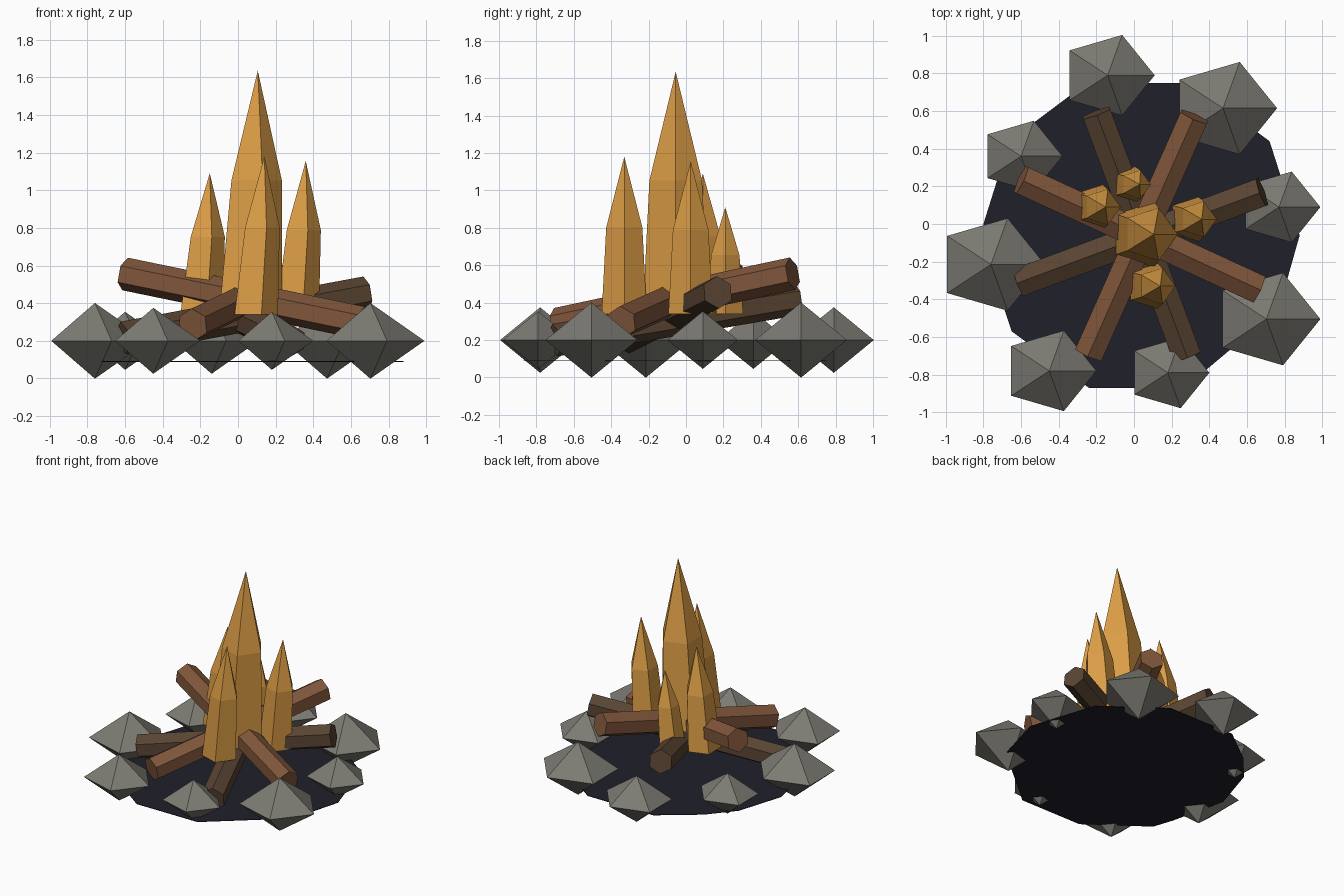
import bpy, bmesh
from math import pi, sin, cos, tau
from mathutils import Vector, Matrix

cube = bpy.data.objects.get("Cube")
if cube:
    bpy.data.objects.remove(cube, do_unlink=True)


def material(name, rgb):
    m = bpy.data.materials.new(name)
    m.use_nodes = True
    m.diffuse_color = (*rgb, 1)
    bsdf = next(n for n in m.node_tree.nodes if n.type == 'BSDF_PRINCIPLED')
    bsdf.inputs["Base Color"].default_value = (*rgb, 1)
    bsdf.inputs["Roughness"].default_value = 0.9
    return m


ASH = material("dark ash", (0.0145, 0.0145, 0.024))
STONE = material("grey stone", (0.20, 0.195, 0.17))
FLAME = material("orange flame", (0.71, 0.335, 0.06))
BROWN = material("red brown wood", (0.22, 0.095, 0.045))
DARK = material("dark brown wood", (0.10, 0.058, 0.032))


def finish(bm, name, mat):
    bmesh.ops.recalc_face_normals(bm, faces=bm.faces)
    mesh = bpy.data.meshes.new(name)
    bm.to_mesh(mesh)
    bm.free()
    mesh.materials.append(mat)
    obj = bpy.data.objects.new(name, mesh)
    bpy.context.collection.objects.link(obj)
    return obj


def ring(bm, center, rx, ry, sides=5):
    return [bm.verts.new(center + Vector((rx * cos(tau * i / sides), ry * sin(tau * i / sides), 0)))
            for i in range(sides)]


def fan(bm, loop, tip):
    apex = bm.verts.new(tip)
    for a, b in zip(loop, loop[1:] + loop[:1]):
        bm.faces.new((a, b, apex))


# Ash bed: thin irregular sheet under the fire
outline = [(.3, .75), (.72, .44), (.88, -.06), (.77, -.45), (.27, -.87), (-.24, -.87),
           (-.65, -.57), (-.7, -.42), (-.8, 0), (-.69, .35), (-.53, .54), (-.25, .75)]
bm = bmesh.new()
bed = bm.faces.new([bm.verts.new((x, y, 0.088)) for x, y in outline])
top = bmesh.ops.extrude_face_region(bm, geom=[bed])["geom"]
bmesh.ops.translate(bm, vec=(0, 0, 0.004), verts=[v for v in top if isinstance(v, bmesh.types.BMVert)])
finish(bm, "ash_bed", ASH)

# Ring of stones: five-sided double pyramids in three sizes
LARGE, MEDIUM, SMALL = 0.287, 0.25, 0.22
stones = [(-.14, .79, MEDIUM), (.473, .615, LARGE), (.77, .09, SMALL), (.703, -.505, LARGE),
          (.18, -.79, SMALL), (-.45, -.78, MEDIUM), (-.71 - .05, -.215, LARGE), (-.6, .36, SMALL)]
for n, (x, y, r) in enumerate(stones, 1):
    bm = bmesh.new()
    c = Vector((x, y, 0.2))
    loop = ring(bm, c, r, r * 0.9)
    for side in (1, -1):
        fan(bm, loop, c + Vector((0, 0, side * r * 0.7)))
    finish(bm, f"stone_{n}", STONE)

# Crossed logs: long six-sided beams, each with one raised end
logs = [((.32, .57, .555), (-.24, -.69, .285), BROWN),
        ((-.6, .235, .555), (.66, -.345, .295), BROWN),
        ((.68, .17, .455), (-.61, -.31, .215), DARK),
        ((-.2, .59, .42), (.28, -.7, .2), DARK)]
for n, (a, b, mat) in enumerate(logs, 1):
    a, b = Vector(a), Vector(b)
    bm = bmesh.new()
    bmesh.ops.create_cone(bm, cap_ends=True, segments=6, radius1=0.088, radius2=0.088,
                          depth=(b - a).length)
    turn = (b - a).to_track_quat('Z', 'Y').to_matrix().to_4x4()
    bm.transform(Matrix.Translation((a + b) / 2) @ turn @ Matrix.Rotation(pi / 6 * 0, 4, 'Z'))
    finish(bm, f"log_{n}", mat)

# Flames: five-sided spikes leaning slightly sideways
BASE = 0.34
flames = [("centre_flame", .05, -.055, .185, 1.635), ("front_flame", .085, -.33, .127, 1.18),
          ("left_flame", .305, .025, .125, 1.155), ("right_flame", -.205, .09, .125, 1.09),
          ("back_flame", -.025, .21, .1, .91)]
for name, x, y, r, tip in flames:
    bm = bmesh.new()
    mid = BASE + (tip - BASE) * 0.55
    low = ring(bm, Vector((x, y, BASE)), r, r)
    high = ring(bm, Vector((x + 0.035, y, mid)), r * 0.8, r * 0.8)
    bm.faces.new(low)
    for i in range(5):
        j = (i + 1) % 5
        bm.faces.new((low[i], low[j], high[j], high[i]))
    fan(bm, high, (x + 0.055, y, tip))
    finish(bm, name, FLAME)
